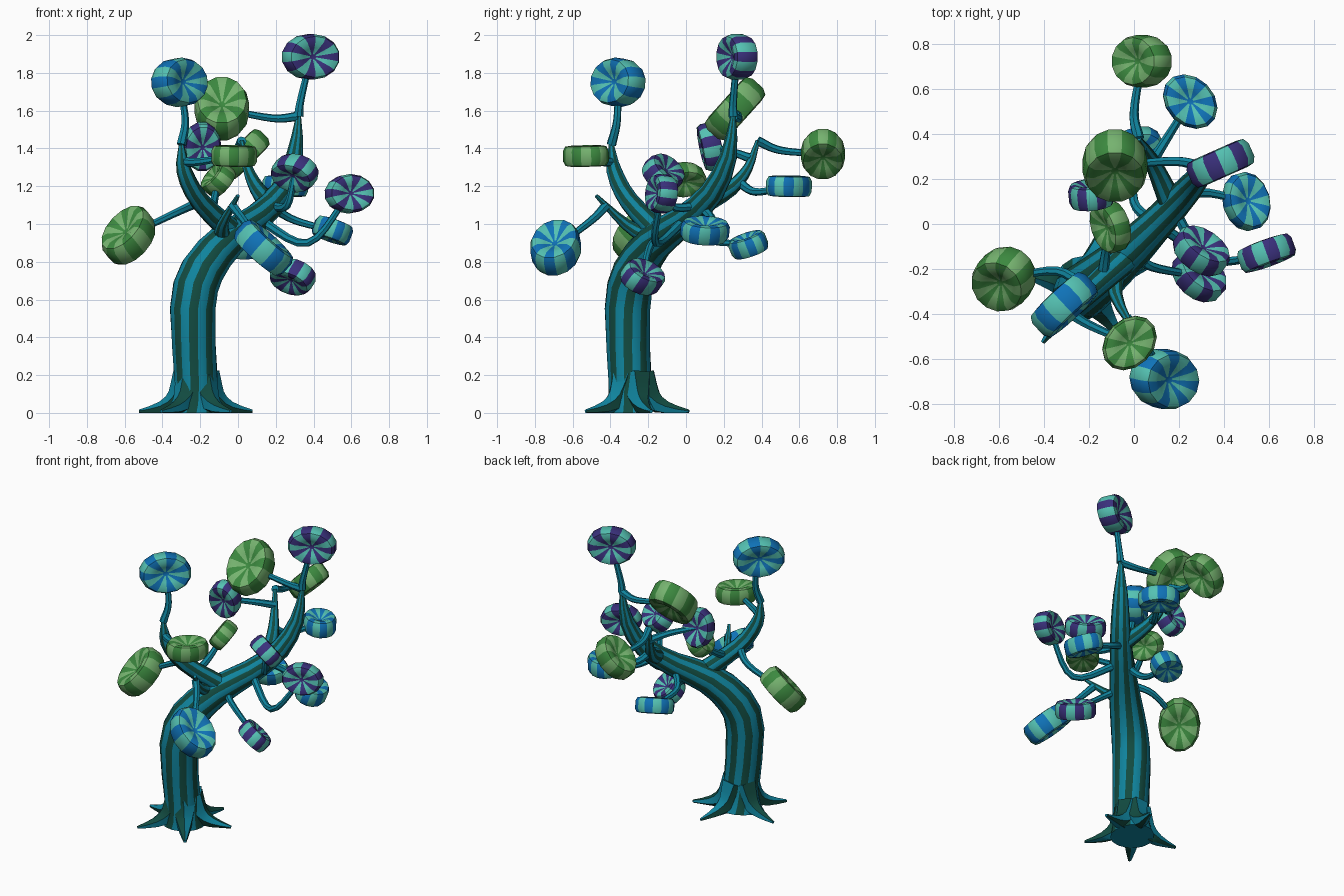
import bpy, bmesh, math
from mathutils import Vector

if "Cube" in bpy.data.objects:
    bpy.data.objects.remove(bpy.data.objects["Cube"])


def material(name, rgb):
    m = bpy.data.materials.new(name)
    m.diffuse_color = (*rgb, 1)
    m.use_nodes = True
    m.node_tree.nodes["Principled BSDF"].inputs["Base Color"].default_value = m.diffuse_color
    return m


TEAL = material("teal bark", (0.005, 0.23, 0.34))
DARK = material("dark green bark", (0.006, 0.07, 0.052))
AQUA = material("light aqua", (0.09, 0.54, 0.45))
BLUE = material("blue", (0.005, 0.17, 0.48))
PURPLE = material("purple", (0.042, 0.03, 0.2))
LIME = material("light green", (0.18, 0.45, 0.16))
GREEN = material("mid green", (0.045, 0.25, 0.05))
Z = Vector((0, 0, 1))


def skin(name, rings, mats, angle):
    """Join rings of points; faces alternate between the two materials around each ring."""
    bm = bmesh.new()
    rings = [[bm.verts.new(co) for co in ring] for ring in rings]
    n = len(rings[0])
    for r, s in zip(rings, rings[1:]):
        for j in range(n):
            k = (j + 1) % n
            bm.faces.new((r[j], r[k], s[k], s[j])).material_index = j % len(mats)
    bm.faces.new(rings[0])
    bm.faces.new(rings[-1])
    bmesh.ops.recalc_face_normals(bm, faces=bm.faces)
    me = bpy.data.meshes.new(name)
    bm.to_mesh(me)
    bm.free()
    for m in mats:
        me.materials.append(m)
    ob = bpy.data.objects.new(name, me)
    bpy.context.collection.objects.link(ob)
    bpy.ops.object.select_all(action='DESELECT')
    ob.select_set(True)
    bpy.context.view_layer.objects.active = ob
    bpy.ops.object.shade_smooth_by_angle(angle=math.radians(angle))


def smooth_path(pts, n):
    """Catmull-Rom curve through the points."""
    p = [2 * pts[0] - pts[1]] + pts + [2 * pts[-1] - pts[-2]]
    out = []
    for i in range(1, len(p) - 2):
        a, b, c, d = p[i - 1:i + 3]
        for t in (k / n for k in range(n)):
            out.append(0.5 * (2 * b + (c - a) * t + (2 * a - 5 * b + 4 * c - d) * t * t
                              + (3 * b - a - 3 * c + d) * t ** 3))
    return out + [p[-2]]


def tube(name, pts, radii, sides, mats, n=2, twist=0.0):
    """Tapered tube; returns its centre line."""
    path = smooth_path([Vector((*p, r)) for p, r in zip(pts, radii)], n)
    line = [q.to_3d() for q in path]
    rings, u = [], Vector((1, 0, 0))
    for i, q in enumerate(path):
        t = (line[min(i + 1, len(line) - 1)] - line[max(i - 1, 0)]).normalized()
        u = (u - t * u.dot(t)).normalized()
        v = t.cross(u)
        ring = []
        for j in range(sides):
            a = math.tau * j / sides + twist * i
            co = line[i] + max(q[3], 0.003) * (math.cos(a) * u + math.sin(a) * v)
            co.z = max(co.z, 0)
            ring.append(co)
        rings.append(ring)
    skin(name, rings, mats, 30)
    return line


def taper(a, b, n):
    return [a + (b - a) * i / (n - 1) for i in range(n)]


def candy(name, mats, centre, azimuth, elevation, a, upright):
    """Oval striped disc with dimpled faces."""
    az, el = math.radians(azimuth), math.radians(elevation)
    w = Vector((math.cos(az) * math.cos(el), math.sin(az) * math.cos(el), math.sin(el)))
    u = Z.cross(w).normalized()
    if upright:
        u = w.cross(u)
    v = w.cross(u)
    half = [(0.12, 0.45), (0.4, 0.75), (0.68, 1), (0.9, 0.92), (1, 0.5)]
    angles = [math.tau * (j + 0.5) / 14 for j in range(14)]
    skin(name, [[centre + a * (r * math.cos(t) * u + 0.78 * r * math.sin(t) * v + 0.41 * z * w)
                 for t in angles]
                for r, z in half + [(r, -z) for r, z in reversed(half)]], mats, 40)


# Trunk running into the long right branch, then the other thick branches
BARK = [TEAL, DARK]
wood = tube("trunk", [(-.22, -.28, 0), (-.22, -.295, .15), (-.24, -.31, .55), (-.19, -.27, .75),
                      (-.06, -.16, .91), (.1, 0, 1.03), (.23, .14, 1.17), (.3, .225, 1.36),
                      (.32, .25, 1.57)],
            (.14, .115, .122, .118, .1, .078, .064, .046, .014), 16, BARK, 2, 0.06)
wood += tube("left_branch", [(0, -.12, .93), (-.2, -.3, 1.12), (-.285, -.38, 1.28),
                             (-.3, -.395, 1.42)], (.065, .052, .042, .014), 12, BARK, 3)
wood += tube("back_branch", [(.17, .08, 1.1), (.1, .24, 1.19), (.05, .33, 1.3),
                             (.02, .38, 1.44)], taper(.055, .012, 4), 12, BARK, 3)
wood += tube("front_branch", [(-.08, -.18, .92), (-.08, -.32, 1), (0, -.475, 1.15)],
             taper(.05, .01, 3), 12, BARK, 3)

# Five pointed roots
for i, direction in enumerate((18, 72, 168, 233, 306)):
    a = math.radians(direction)
    tube(f"root_{i}", [(-.22 + math.cos(a) * r, -.28 + math.sin(a) * r, z)
                       for r, z in ((.04, .19), (.1, .075), (.19, .025), (.31, .008))],
         taper(.09, .01, 4), 6, BARK)

# Candies: centre, facing (azimuth, elevation), stem bend, size, long side upright
purple = [((.385, .27, 1.885), (114, 0), (.33, .25, 1.65), .155, False),
          ((-.19, .13, 1.41), (-84, -12), (-.05, .25, 1.38), .13, True),
          ((.3, -.12, 1.27), (56, 38), (.26, -.08, 1.1), .132, False),
          ((.29, -.23, .72), (48, 47), (.08, -.19, .88), .132, False),
          ((.59, -.13, 1.16), (-70, 6), (.37, -.16, .9), .132, False)]
blue = [((-.31, -.36, 1.75), (-47, 6), (-.28, -.365, 1.55), .165, False),
        ((.25, .545, 1.2), (45, 88), (.14, .37, 1.17), .135, False),
        ((.5, .1, .965), (16, 69), (.3, .14, 1.02), .132, False),
        ((.135, -.69, .875), (-13, 48), (.03, -.5, 1.02), .17, True),
        ((.01, .33, .89), (-63, 66), (0, .1, .92), .125, False)]
green = [((-.085, .26, 1.61), (-90, 42), (.18, .28, 1.56), .185, True),
         ((-.58, -.245, .94), (-132, 41), (-.34, -.21, 1.055), .17, True),
         ((-.02, -.53, 1.36), (-45, 88), (-.2, -.45, 1.33), .135, False),
         ((-.105, -.01, 1.235), (-162, 37), (-.125, -.12, 1.13), .12, False),
         ((.035, .725, 1.37), (180, 45), (0, .5, 1.39), .15, True)]
for label, mats, group in (("purple", [PURPLE, AQUA], purple), ("blue", [BLUE, AQUA], blue),
                           ("green", [GREEN, LIME], green)):
    for i, (centre, facing, bend, size, upright) in enumerate(group):
        centre, bend = Vector(centre), Vector(bend)
        candy(f"{label}_candy_{i}", mats, centre, *facing, size, upright)
        # Stem grows from the nearest point of the wood
        start = min(wood, key=lambda q: (q - bend).length)
        tube(f"{label}_stem_{i}", [start, bend, centre], taper(.026, .016, 3), 7, [TEAL], 5)
